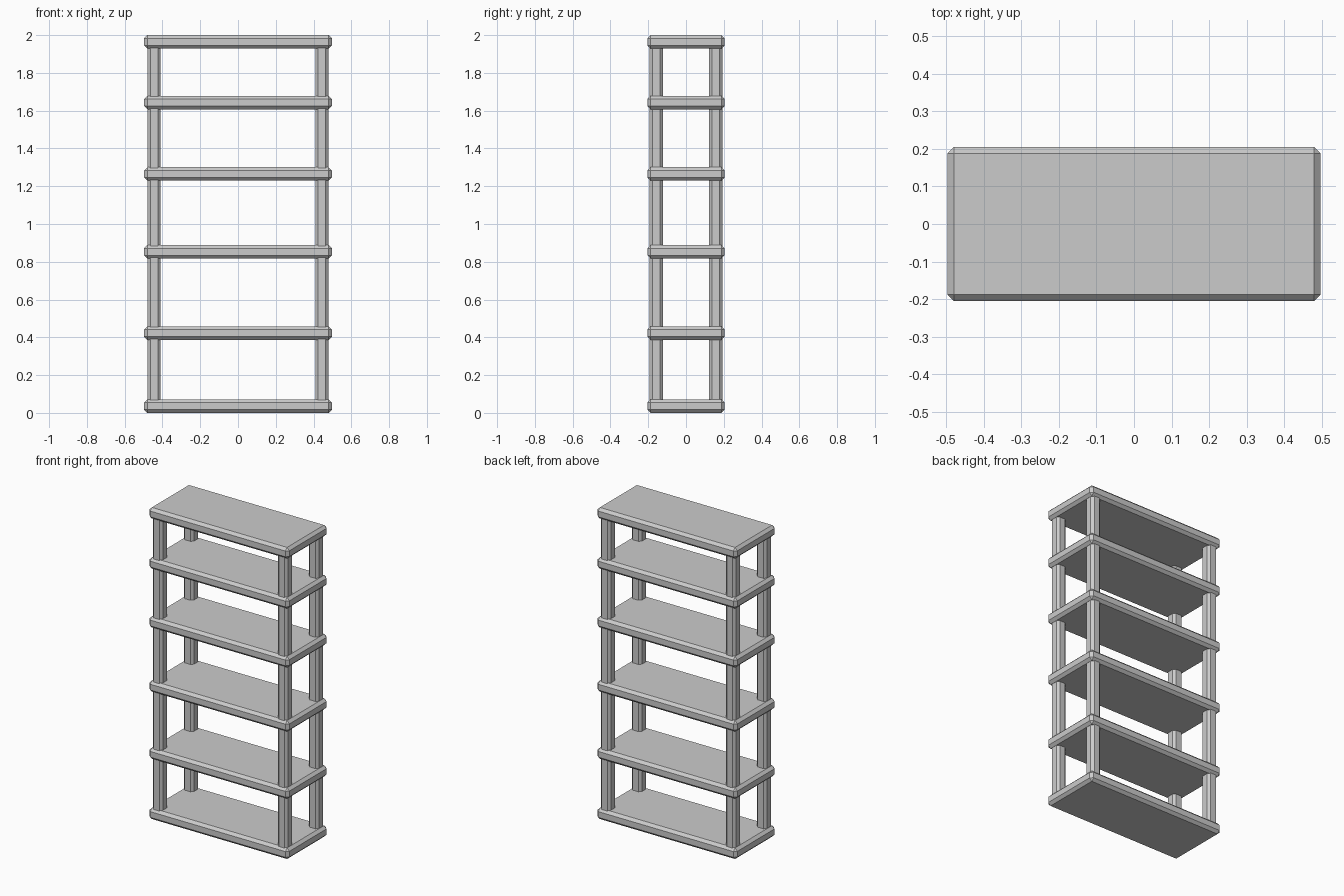
import bpy

if "Cube" in bpy.data.objects:
    bpy.data.objects.remove(bpy.data.objects["Cube"])


def chamfered_box(name, center, size, bevel, upright_only=False):
    """Flat-shaded box with single-segment chamfers."""
    bpy.ops.mesh.primitive_cube_add(size=1, location=center)
    ob = bpy.context.object
    ob.name = name
    for v in ob.data.vertices:
        v.co = [c * s for c, s in zip(v.co, size)]
    mod = ob.modifiers.new("chamfer", 'BEVEL')
    mod.width = bevel
    mod.segments = 1
    if upright_only:
        # only the vertical edges are chamfered
        weight = ob.data.attributes.new("bevel_weight_edge", 'FLOAT', 'EDGE')
        for e in ob.data.edges:
            a, b = (ob.data.vertices[i].co for i in e.vertices)
            weight.data[e.index].value = 1.0 if abs(a.z - b.z) > 1e-4 else 0.0
        mod.limit_method = 'WEIGHT'
    else:
        mod.limit_method = 'NONE'
    return ob


SHELF = (0.994, 0.41, 0.071)
SHELF_Z = [0.0355, 0.422, 0.853, 1.265, 1.643, 1.9645]

# Shelves
for i, z in enumerate(SHELF_Z):
    chamfered_box(f"shelf_{i + 1}", (0, 0, z), SHELF, 0.017)

# Corner posts, running from the bottom shelf to the top shelf
z0, z1 = SHELF_Z[0], SHELF_Z[-1]
for sx, side in ((-1, "left"), (1, "right")):
    for sy, face in ((-1, "front"), (1, "back")):
        chamfered_box(f"{face}_{side}_post",
                      (sx * 0.444, sy * 0.157, (z0 + z1) / 2),
                      (0.07, 0.07, z1 - z0), 0.015, upright_only=True)
